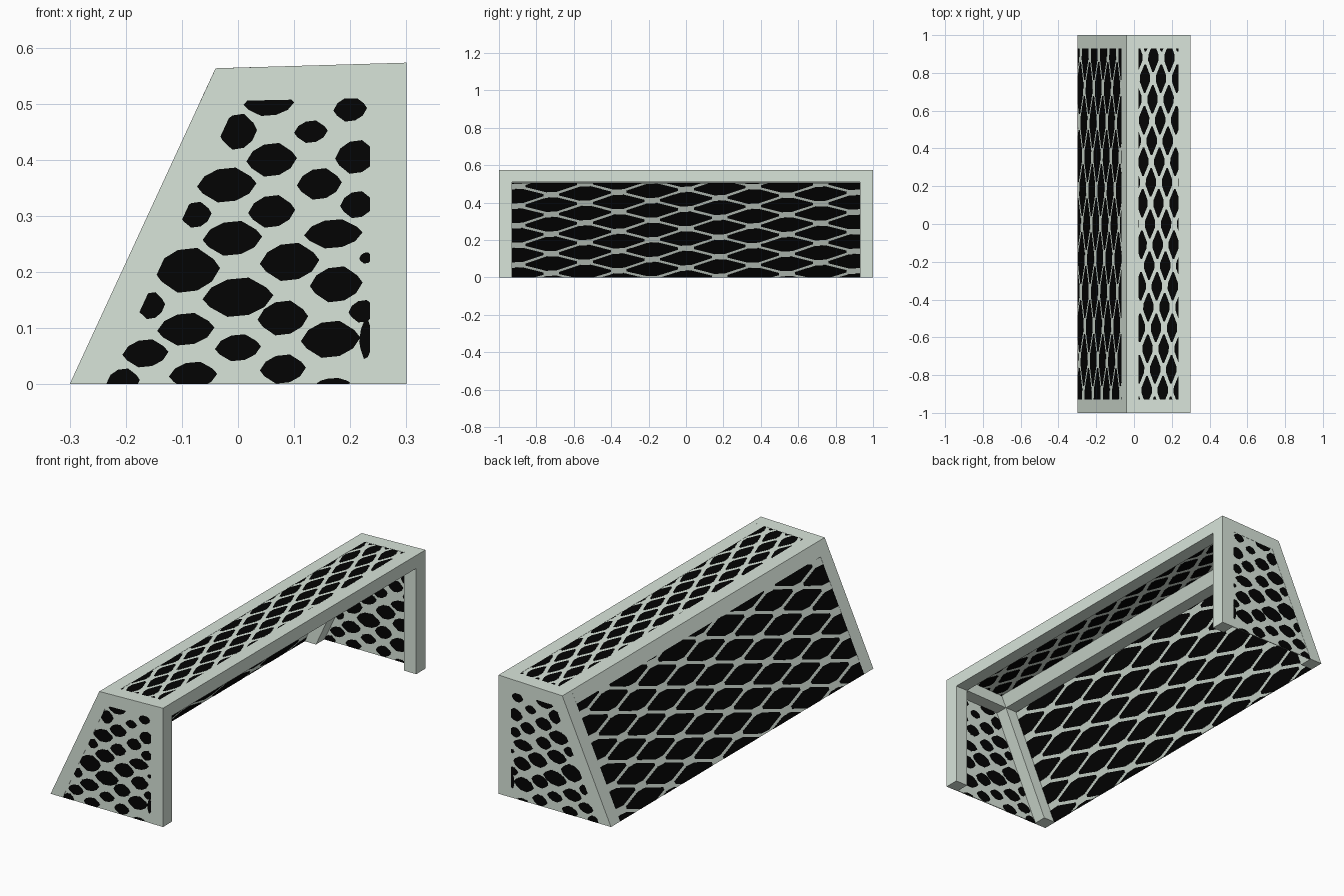
import bpy, bmesh

if "Cube" in bpy.data.objects:
    bpy.data.objects.remove(bpy.data.objects["Cube"])

def material(name, rgb):
    m = bpy.data.materials.new(name)
    m.diffuse_color = (*rgb, 1)
    m.use_nodes = True
    m.node_tree.nodes["Principled BSDF"].inputs["Base Color"].default_value = m.diffuse_color
    return m

FRAME = material("pale grey green", (0.69, 0.78, 0.70))
DARK = material("black", (0.001, 0.001, 0.001))

def prisms(name, polys, place, a, b, mat):
    """Extrude 2D polygons between depths a and b; place maps (u, v, depth) to 3D."""
    verts, faces = [], []
    for poly in polys:
        n, k = len(poly), len(verts)
        verts += [place(u, v, a) for u, v in poly] + [place(u, v, b) for u, v in poly]
        faces += [list(range(k, k + n))[::-1], list(range(k + n, k + 2 * n))]
        faces += [[k + i, k + (i + 1) % n, k + n + (i + 1) % n, k + n + i] for i in range(n)]
    me = bpy.data.meshes.new(name)
    me.from_pydata(verts, [], faces)
    me.materials.append(mat)
    bm = bmesh.new()
    bm.from_mesh(me)
    bmesh.ops.recalc_face_normals(bm, faces=bm.faces)
    bm.to_mesh(me)
    bm.free()
    ob = bpy.data.objects.new(name, me)
    bpy.context.collection.objects.link(ob)
    return ob

def clip(poly, region):
    """Clip a polygon to a convex counter-clockwise region."""
    for i in range(len(region)):
        p, q = region[i], region[(i + 1) % len(region)]
        side = lambda s: (q[0]-p[0])*(s[1]-p[1]) - (q[1]-p[1])*(s[0]-p[0])
        out = []
        for j in range(len(poly)):
            s, e = poly[j - 1], poly[j]
            ds, de = side(s), side(e)
            if (ds < 0) != (de < 0):
                t = ds / (ds - de)
                out.append((s[0] + t*(e[0]-s[0]), s[1] + t*(e[1]-s[1])))
            if de >= 0:
                out.append(e)
        poly = out
        if len(poly) < 3:
            return None
    return poly

# Diamond with clipped tips
GEM = [(-.88, -.12), (-.88, .12), (-.18, .82), (.18, .82), (.88, .12), (.88, -.12), (.18, -.82), (-.18, -.82)]

def lattice(region, du, dv, skew, scale):
    """Staggered rows of diamond mesh openings."""
    cells = []
    for i in range(-22, 23):
        for j in range(-14, 15):
            cu = i * du / 2
            cv = (j + (i % 2) / 2) * dv + skew * cu
            pts = [(u * du / 2 * scale, v * dv / 2 * scale) for u, v in GEM]
            c = clip([(cu + u, cv + v + skew * u) for u, v in pts], region)
            if c:
                cells.append(c)
    return cells

def net(name, region, cells, place):
    prisms(name, [region], place, 0.001, 0.005, FRAME)
    prisms(name + "_openings", cells, place, 0.0, 0.006, DARK)

# Outline of the end: outer corners A-B-C-D, inner corners a-b-c-d
A, B, C, D = (-.30, 0), (-.04, .563), (.30, .573), (.30, 0)
a, b, c, d = (-.235, 0), (-.002, .505), (.235, .51), (.235, 0)

# End frames: slanted post, top side bar, front post
for tag, s in (("near", -1), ("far", 1)):
    place = lambda u, v, t, s=s: (u, s * (1 - t), v)
    prisms(tag + "_slanted_post", [[A, B, b, a]], place, 0, .07, FRAME)
    prisms(tag + "_top_bar", [[B, C, c, b]], place, 0, .07, FRAME)
    prisms(tag + "_front_post", [[C, D, d, c]], place, 0, .07, FRAME)

# Long rails along the top
along = lambda u, v, t: (u, t, v)
prisms("front_crossbar", [[c, (.235, .571), C, (.30, .51)]], along, -.93, .93, FRAME)
prisms("back_top_rail", [[(-.067, .505), B, (.025, .565), b]], along, -.93, .93, FRAME)

# End nets: mesh openings given as centre and half size
CELLS = [
    (.055, .50, .045, .022), (.20, .49, .03, .022), (0, .45, .034, .032), (.13, .45, .03, .02),
    (.06, .40, .045, .03), (.21, .405, .037, .03), (-.02, .355, .053, .031), (.145, .357, .04, .028),
    (-.075, .302, .028, .023), (.06, .308, .042, .029), (.212, .32, .03, .024), (-.01, .26, .053, .031),
    (.17, .268, .052, .026), (-.09, .203, .058, .04), (.092, .218, .053, .034), (0, .155, .063, .035),
    (.175, .178, .047, .032), (-.155, .14, .025, .024), (.08, .118, .045, .031), (-.093, .098, .051, .029),
    (.165, .08, .053, .033), (-.165, .055, .041, .025), (0, .065, .041, .024), (-.08, .016, .043, .024),
    (.08, .027, .041, .026), (-.205, .005, .03, .023), (.222, .13, .025, .02),
    (.17, .002, .03, .009), (.228, .225, .012, .01), (.228, .08, .012, .035)]
OVAL = [(-1, -.1), (-.75, .5), (-.3, .9), (.3, 1), (.8, .5),
        (1, .1), (.75, -.5), (.3, -.9), (-.3, -1), (-.8, -.5)]
end_region = [a, d, c, b]
end_cells = [clip([(x + u*rx, z + v*rz) for u, v in OVAL], end_region) for x, z, rx, rz in CELLS]
end_cells = [p for p in end_cells if p]
for tag, s in (("near", -1), ("far", 1)):
    net(tag + "_end_net", end_region, end_cells, lambda u, v, t, s=s: (u, s * (1 - t), v))

# Sloping back net
slope = .26 / .563
back_region = [(-.93, 0), (.93, 0), (.93, .505), (-.93, .505)]
net("back_net", back_region, lattice(back_region, .36, .105, .04, .87),
    lambda u, v, t: (-.30 + v * slope + t * .91, u, v - t * .42 if v > .01 else v))

# Top net
top_region = [(-.93, .025), (.93, .025), (.93, .235), (-.93, .235)]
net("top_net", top_region, lattice(top_region, .22, .085, .02, .78),
    lambda u, v, t: (v, u, .563 + .01 * (v + .04) / .34 - t))
